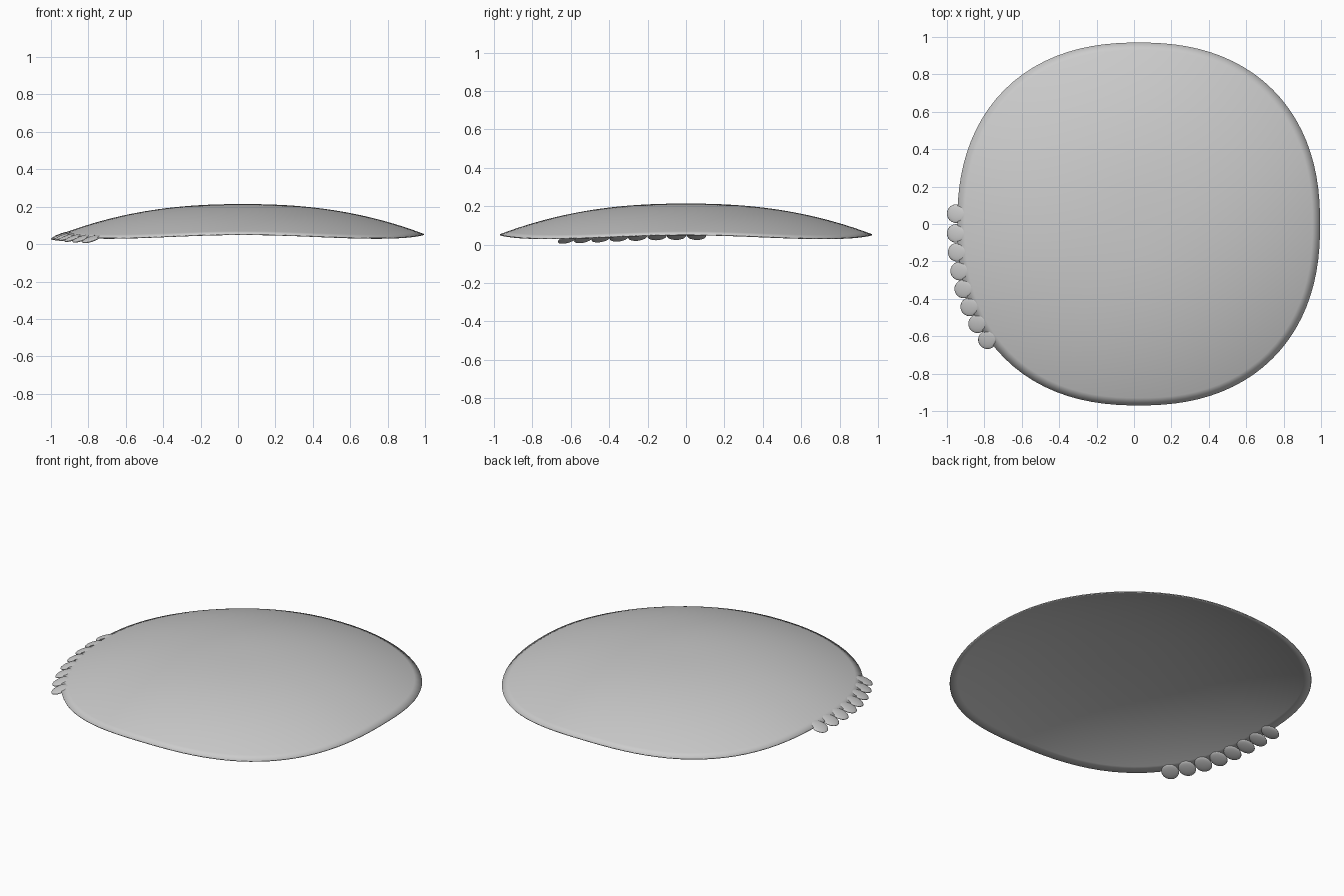
import bpy, bmesh, math
from mathutils import Vector, Matrix

if "Cube" in bpy.data.objects:
    bpy.data.objects.remove(bpy.data.objects["Cube"])

A, N = 0.97, 2.3        # outline half-size and squareness
CX = 0.025              # shell is slightly off-centre because of the tabs


def height(x, y):
    """Domed height; the rim dips a little at the four rounded corners."""
    t = (abs(x) ** N + abs(y) ** N) ** (1 / N) / A
    dip = 0.02 * math.sin(2 * math.atan2(y, x)) ** 2
    return 0.214 - (0.16 + dip) * t ** 2.3


def finish(bm, name):
    bmesh.ops.recalc_face_normals(bm, faces=bm.faces)
    me = bpy.data.meshes.new(name)
    bm.to_mesh(me)
    bm.free()
    for p in me.polygons:
        p.use_smooth = True
    ob = bpy.data.objects.new(name, me)
    bpy.context.collection.objects.link(ob)
    return ob


# Thin domed shell, open and hollow underneath
bm = bmesh.new()
RINGS, SEGS = 24, 96
centre = bm.verts.new((CX, 0, height(0, 0)))
prev = None
for i in range(1, RINGS + 1):
    ring = []
    for j in range(SEGS):
        a = 2 * math.pi * j / SEGS
        c, s = math.cos(a), math.sin(a)
        r = A * (i / RINGS) / (abs(c) ** N + abs(s) ** N) ** (1 / N)
        ring.append(bm.verts.new((CX + r * c, r * s, height(r * c, r * s))))
    for j in range(SEGS):
        k = (j + 1) % SEGS
        if prev:
            bm.faces.new((prev[j], ring[j], ring[k], prev[k]))
        else:
            bm.faces.new((centre, ring[j], ring[k]))
    prev = ring
shell = finish(bm, "domed_shell")
if shell.data.polygons[0].normal.z < 0:
    shell.data.flip_normals()
thick = shell.modifiers.new("thickness", 'SOLIDIFY')
thick.thickness = 0.006
thick.offset = -1

# Row of rounded tabs along the left rim, following the dome's slope
for i, y in enumerate((0.055, -0.05, -0.15, -0.25, -0.345, -0.44, -0.53, -0.615)):
    x = -A * (1 - abs(y / A) ** N) ** (1 / N)
    e = 0.01
    up = Vector((-(height(x + e, y) - height(x - e, y)) / (2 * e),
                 -(height(x, y + e) - height(x, y - e)) / (2 * e), 1)).normalized()
    out = Vector((up.x, up.y, 0)).normalized()
    out = (out - up * out.dot(up)).normalized()
    side = up.cross(out)
    pos = Vector((x + CX, y, height(x, y) - 0.006)) + out * 0.006
    frame = Matrix((out, side, up)).transposed().to_4x4()
    bm = bmesh.new()
    bmesh.ops.create_uvsphere(bm, u_segments=24, v_segments=12, radius=1)
    bmesh.ops.transform(bm, verts=bm.verts,
                        matrix=Matrix.Translation(pos) @ frame @ Matrix.Diagonal((0.054, 0.05, 0.01, 1)))
    finish(bm, f"rim_tab_{i + 1}")
